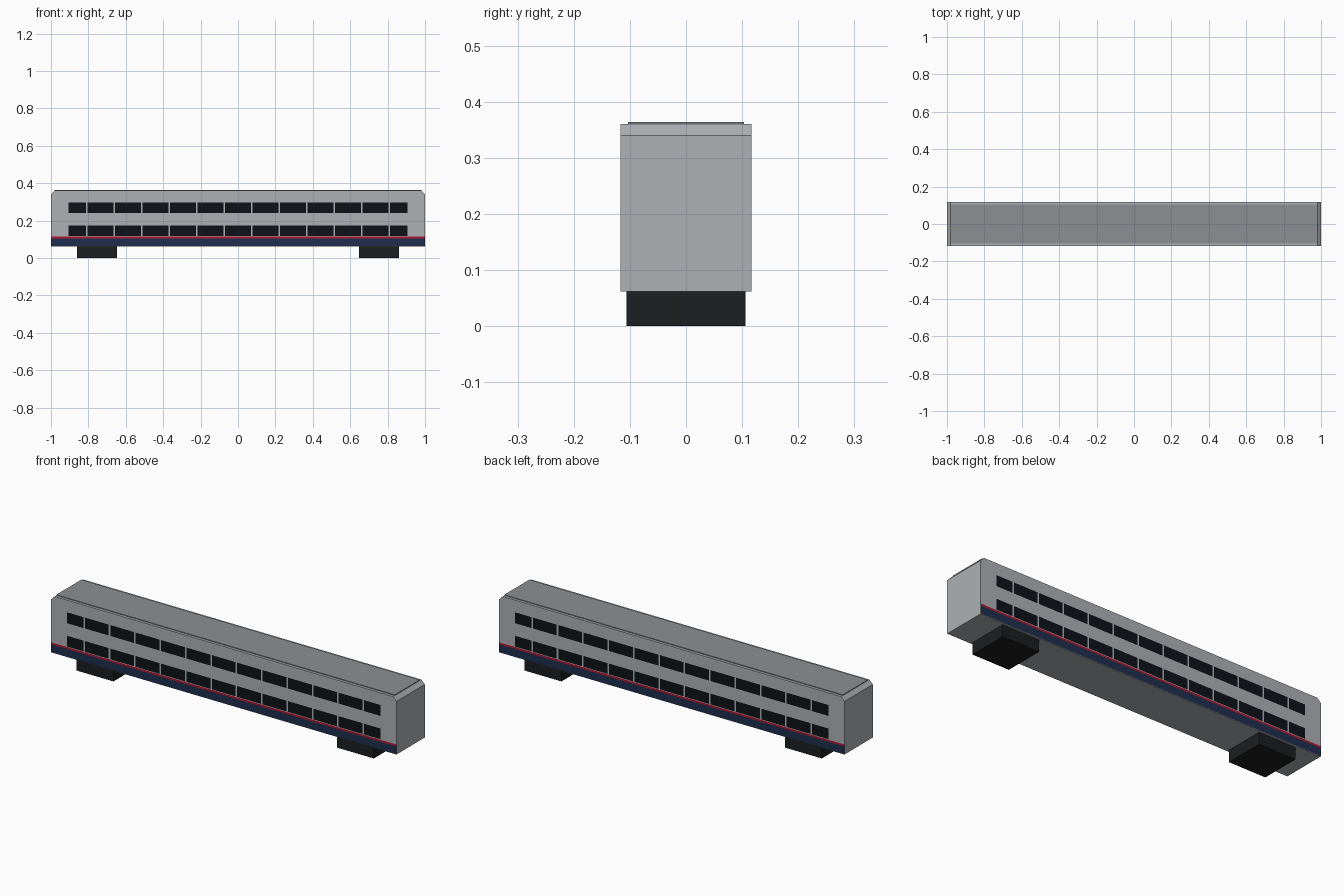
import bpy, bmesh

if "Cube" in bpy.data.objects:
    bpy.data.objects.remove(bpy.data.objects["Cube"])

L, W = 1.0, 0.117            # half length, half width
Z0, Z1 = 0.062, 0.36         # body bottom and top
SIDE = W + 0.001             # plane of the side markings


def material(name, rgb):
    m = bpy.data.materials.new(name)
    m.diffuse_color = (*rgb, 1)
    m.use_nodes = True
    m.node_tree.nodes["Principled BSDF"].inputs["Base Color"].default_value = m.diffuse_color
    return m


shell = material("silver", (0.42, 0.44, 0.46))
roof = material("roof_grey", (0.26, 0.28, 0.29))
glass = material("dark_glass", (0.004, 0.006, 0.009))
navy = material("navy", (0.014, 0.028, 0.08))
red = material("red", (0.45, 0.01, 0.03))
black = material("bogie_black", (0.012, 0.013, 0.014))


def finish(name, bm, mat):
    me = bpy.data.meshes.new(name)
    bm.to_mesh(me)
    bm.free()
    me.materials.append(mat)
    ob = bpy.data.objects.new(name, me)
    bpy.context.collection.objects.link(ob)
    return ob


def box(name, x0, x1, y, z0, z1, mat):
    bm = bmesh.new()
    bmesh.ops.create_cube(bm, size=1)
    for v in bm.verts:
        v.co = (x1 if v.co.x > 0 else x0, y if v.co.y > 0 else -y, z1 if v.co.z > 0 else z0)
    return finish(name, bm, mat)


def side_panels(name, rects, mat):
    """Flat outward-facing rectangles on both sides of the car."""
    bm = bmesh.new()
    for x0, x1, z0, z1 in rects:
        pts = [(x0, z0), (x1, z0), (x1, z1), (x0, z1)]
        bm.faces.new([bm.verts.new((x, -SIDE, z)) for x, z in pts])
        bm.faces.new([bm.verts.new((x, SIDE, z)) for x, z in reversed(pts)])
    return finish(name, bm, mat)


# Car body: side profile with clipped upper corners, extruded across the width
c = 0.02
profile = [(-L, Z0), (L, Z0), (L, Z1 - c), (L - c, Z1), (-L + c, Z1), (-L, Z1 - c)]
bm = bmesh.new()
face = bm.faces.new([bm.verts.new((x, -W, z)) for x, z in profile])
ext = bmesh.ops.extrude_face_region(bm, geom=[face])
bmesh.ops.translate(bm, vec=(0, 2 * W, 0),
                    verts=[g for g in ext["geom"] if isinstance(g, bmesh.types.BMVert)])
bmesh.ops.recalc_face_normals(bm, faces=bm.faces)
finish("car_body", bm, shell)

# Raised roof panel
box("roof_panel", -0.98, 0.98, 0.103, Z1, Z1 + 0.004, roof)

# Two window rows: thirteen panes, the end panes cut short
pitch, half, end = 0.147, 0.069, 0.907
spans = [(max(i * pitch - half, -end), min(i * pitch + half, end)) for i in range(-6, 7)]
for name, z0, z1 in (("upper_windows", 0.24, 0.297), ("lower_windows", 0.118, 0.174)):
    side_panels(name, [(a, b, z0, z1) for a, b in spans], glass)

# Side stripes
side_panels("blue_skirt_stripe", [(-L, L, 0.064, 0.105)], navy)
side_panels("red_stripe", [(-L, L, 0.105, 0.115)], red)

# Wheel bogies
for name, x in (("left_bogie", -0.754), ("right_bogie", 0.754)):
    box(name, x - 0.107, x + 0.107, 0.106, 0, Z0, black)
